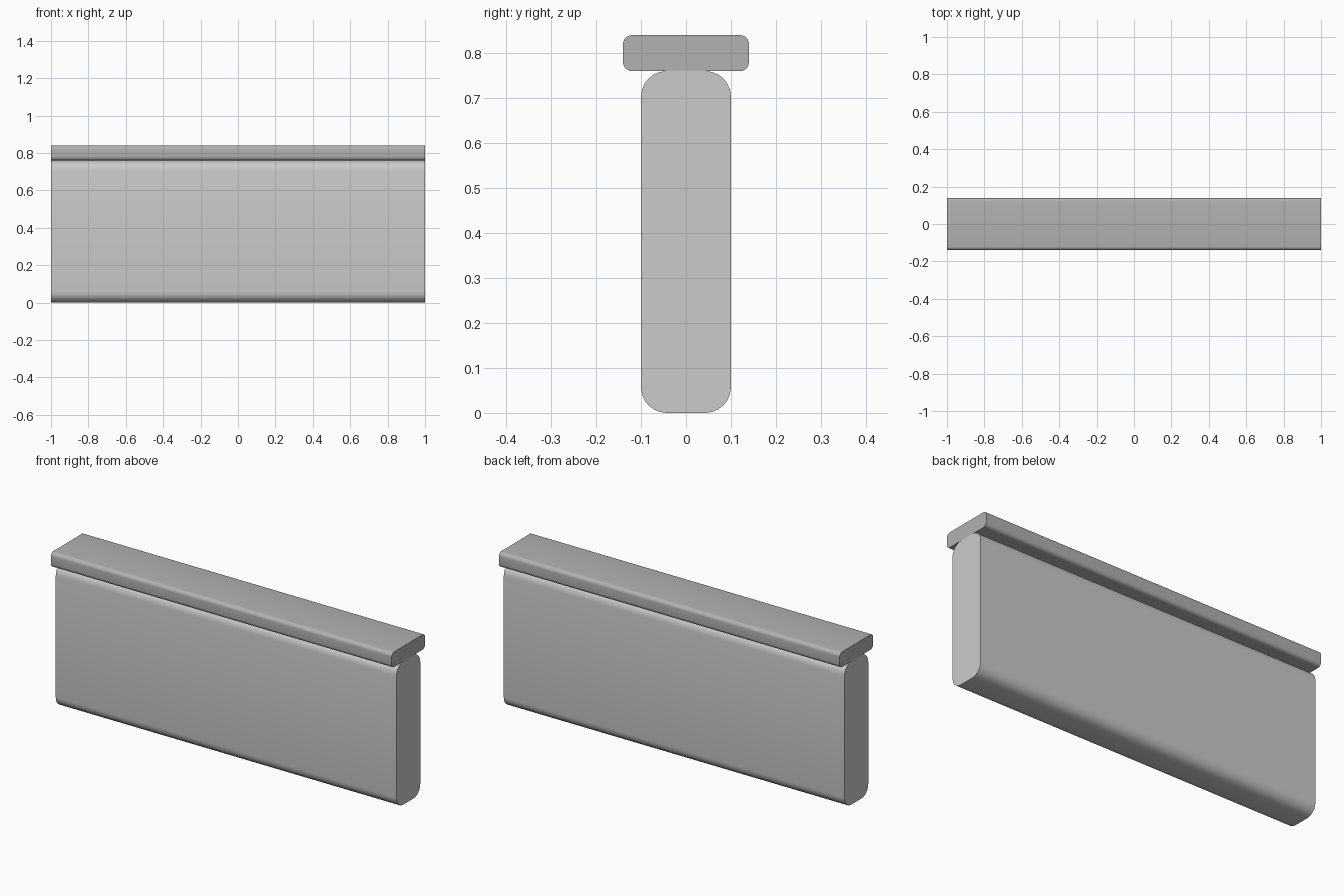
import bpy, bmesh, math

if "Cube" in bpy.data.objects:
    bpy.data.objects.remove(bpy.data.objects["Cube"])


def material(name, rgb):
    m = bpy.data.materials.new(name)
    m.diffuse_color = (*rgb, 1)
    m.use_nodes = True
    m.node_tree.nodes["Principled BSDF"].inputs["Base Color"].default_value = m.diffuse_color
    return m


def rounded_bar(name, half_y, z0, z1, radius, mat, segments=6):
    """Rounded rectangle in the yz plane, extruded along x with flat ends."""
    corners = [(half_y - radius, z1 - radius, 0), (radius - half_y, z1 - radius, 90),
               (radius - half_y, z0 + radius, 180), (half_y - radius, z0 + radius, 270)]
    bm = bmesh.new()
    ring = []
    for y, z, start in corners:
        for i in range(segments + 1):
            a = math.radians(start + 90 * i / segments)
            ring.append(bm.verts.new((-1, y + radius * math.cos(a), z + radius * math.sin(a))))
    face = bm.faces.new(ring)
    ext = bmesh.ops.extrude_face_region(bm, geom=[face], use_keep_orig=True)
    moved = [g for g in ext["geom"] if isinstance(g, bmesh.types.BMVert)]
    bmesh.ops.translate(bm, verts=moved, vec=(2, 0, 0))
    bmesh.ops.recalc_face_normals(bm, faces=bm.faces)
    mesh = bpy.data.meshes.new(name)
    bm.to_mesh(mesh)
    bm.free()
    mesh.materials.append(mat)
    ob = bpy.data.objects.new(name, mesh)
    bpy.context.collection.objects.link(ob)
    bpy.ops.object.select_all(action='DESELECT')
    ob.select_set(True)
    bpy.context.view_layer.objects.active = ob
    bpy.ops.object.shade_smooth_by_angle(angle=math.radians(35))
    return ob


# Wall body
rounded_bar("wall_body", 0.10, 0.0, 0.76, 0.057, material("wall_grey", (0.55, 0.58, 0.58)))
# Overhanging cap along the top
rounded_bar("wall_cap", 0.14, 0.76, 0.84, 0.02, material("cap_grey", (0.45, 0.445, 0.44)))
